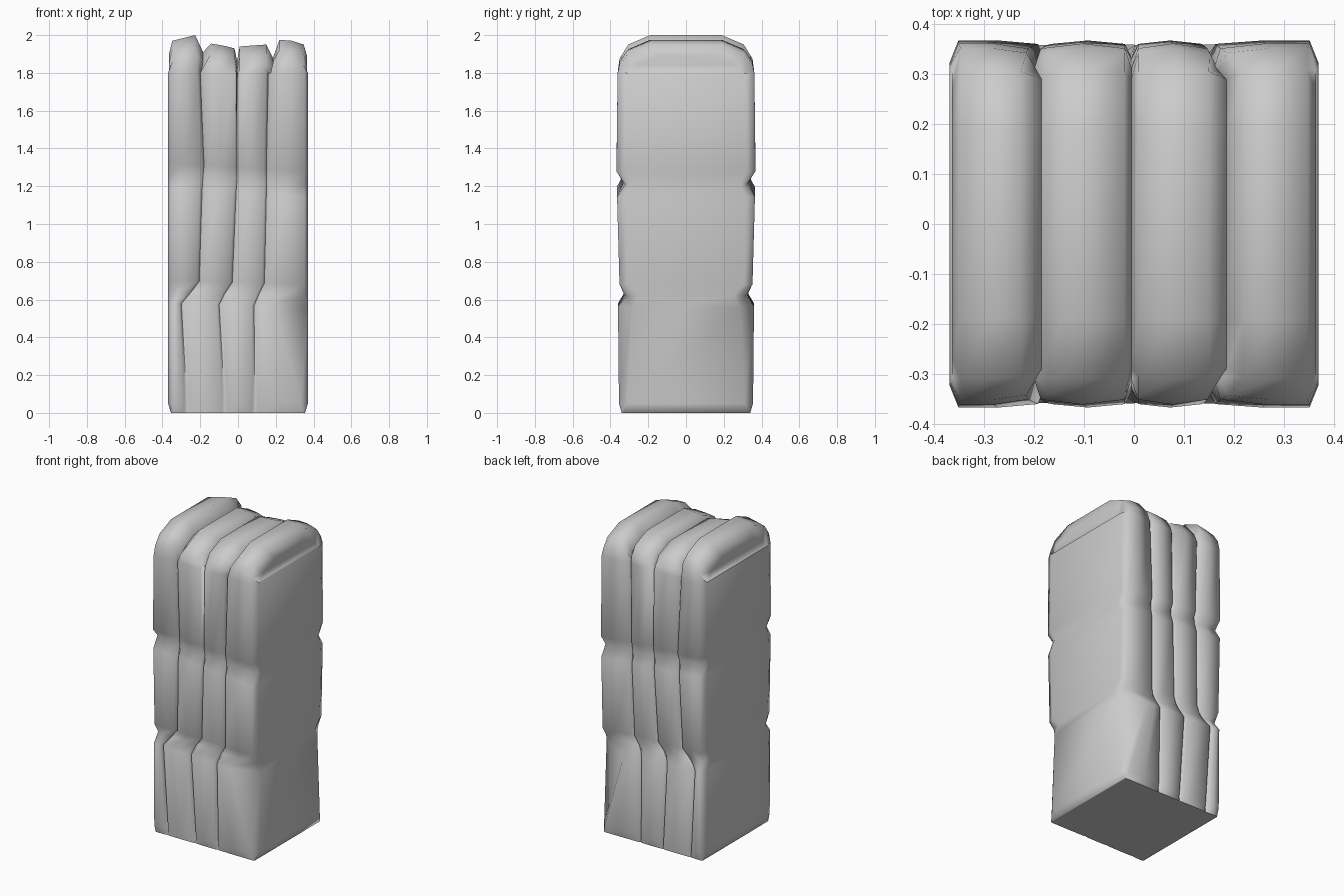
import bpy, bmesh

if "Cube" in bpy.data.objects:
    bpy.data.objects.remove(bpy.data.objects["Cube"])

stone = bpy.data.materials.new("light grey stone")
stone.use_nodes = True
grey = (0.6, 0.6, 0.6, 1)
stone.diffuse_color = grey
stone.node_tree.nodes["Principled BSDF"].inputs["Base Color"].default_value = grey

# Face rows: height, half depth, slope along x, groove positions, groove depth
ROWS = [
    (0.00, 0.340, 0.00, (-0.27, -0.07, 0.09), 0.005),
    (0.05, 0.355, 0.00, (-0.27, -0.07, 0.09), 0.03),
    (0.57, 0.360, 0.03, (-0.30, -0.10, 0.085), 0.03),
    (0.63, 0.325, 0.03, (-0.25, -0.07, 0.11), 0.0),
    (0.69, 0.352, 0.03, (-0.205, -0.03, 0.14), 0.03),
    (1.17, 0.365, 0.08, (-0.19, -0.01, 0.15), 0.03),
    (1.24, 0.332, 0.08, (-0.185, -0.005, 0.15), 0.0),
    (1.30, 0.368, 0.06, (-0.18, -0.005, 0.15), 0.035),
    (1.80, 0.362, 0.00, (-0.20, -0.005, 0.16), 0.05),
]
# Rounded top rows: drop below the crest, half depth, groove depth
TOP = [(0.11, 0.352, 0.045), (0.05, 0.31, 0.02), (0.0, 0.19, 0.0)]
TOP_GROOVES = (-0.185, -0.005, 0.185)
TOP_WIDTHS = (0.042, 0.014, 0.035)
# Crest height at each station: end, bevel, then plank middle / edge / groove / edge
CREST = [1.90, 1.97, 1.985, 2.0, 1.91, 1.955, 1.945, 1.93, 1.865,
         1.94, 1.945, 1.95, 1.88, 1.975, 1.97, 1.95, 1.89]
GROOVES = (4, 8, 12)
EDGES = (3, 5, 7, 9, 11, 13)


def station_xs(grooves, widths, end, bevels):
    """x of every station across the four planks."""
    xs = [-end, bevels[0]]
    left = bevels[0]
    for g, w in zip(grooves, widths):
        xs += [(left + g - w) / 2, g - w, g, g + w]
        left = g + w
    return xs + [(left + bevels[1]) / 2, bevels[1], end]


def depth(row, j, y, cut):
    """Half depth of the block at one station of a row."""
    if j in (0, 16):
        return y - (0.075 if row in (2, 3) and j == 16 else 0.045 if row > 0 else 0.005)
    if j in GROOVES:
        return y - cut
    if j in EDGES:
        return y - cut * 0.2
    if j in (1, 15) and row in (3, 6):
        return y - 0.01
    # Chipped hollows on single planks
    if (row, j) in ((1, 6), (4, 10)):
        return y - 0.018
    return y


# One half of the outline at every station, from base to crest
grid = []
for r, (z, y, slope, grooves, cut) in enumerate(ROWS):
    right = {1: 0.335, 2: 0.19, 0: 0.345}.get(r, 0.352)
    end = 0.355 if r == 0 else 0.37
    xs = station_xs(grooves, (0.013,) * 3, end, (-0.352, right))
    grid.append([(x, depth(r, j, y, cut), max(0, z - slope * x))
                 for j, x in enumerate(xs)])
for k, (drop, y, cut) in enumerate(TOP):
    widths = (0.02, 0.014, 0.018) if k == 0 else TOP_WIDTHS
    grooves = (-0.195, -0.005, 0.17) if k == 0 else TOP_GROOVES
    xs = station_xs(grooves, widths, 0.365, (-0.348, 0.348))
    grid.append([(x, depth(len(ROWS) + k, j, y, cut), CREST[j] - drop)
                 for j, x in enumerate(xs)])

# Mirror front to back and skin the outline
bm = bmesh.new()
front = [[bm.verts.new((x, -y, z)) for x, y, z in row] for row in grid]
back = [[bm.verts.new((x, y, z)) for x, y, z in row] for row in grid]
ring = front + back[::-1]
for i in range(len(ring)):
    a, b = ring[i], ring[(i + 1) % len(ring)]
    for j in range(len(a) - 1):
        bm.faces.new((a[j], a[j + 1], b[j + 1], b[j]))
for j in (0, -1):
    for i in range(len(front) - 1):
        bm.faces.new((front[i][j], front[i + 1][j], back[i + 1][j], back[i][j]))
bmesh.ops.recalc_face_normals(bm, faces=bm.faces)

# Soft shading with crisp groove lines and base rim
for f in bm.faces:
    f.smooth = True
for row_a, row_b in zip(ring[1:], ring[2:]):
    for j in GROOVES:
        edge = bm.edges.get((row_a[j], row_b[j]))
        if edge:
            edge.smooth = False
for row in (front[0], back[0]):
    for a, b in zip(row, row[1:]):
        bm.edges.get((a, b)).smooth = False

mesh = bpy.data.meshes.new("stone_pillar")
bm.to_mesh(mesh)
bm.free()
mesh.materials.append(stone)
pillar = bpy.data.objects.new("stone_pillar", mesh)
bpy.context.collection.objects.link(pillar)
